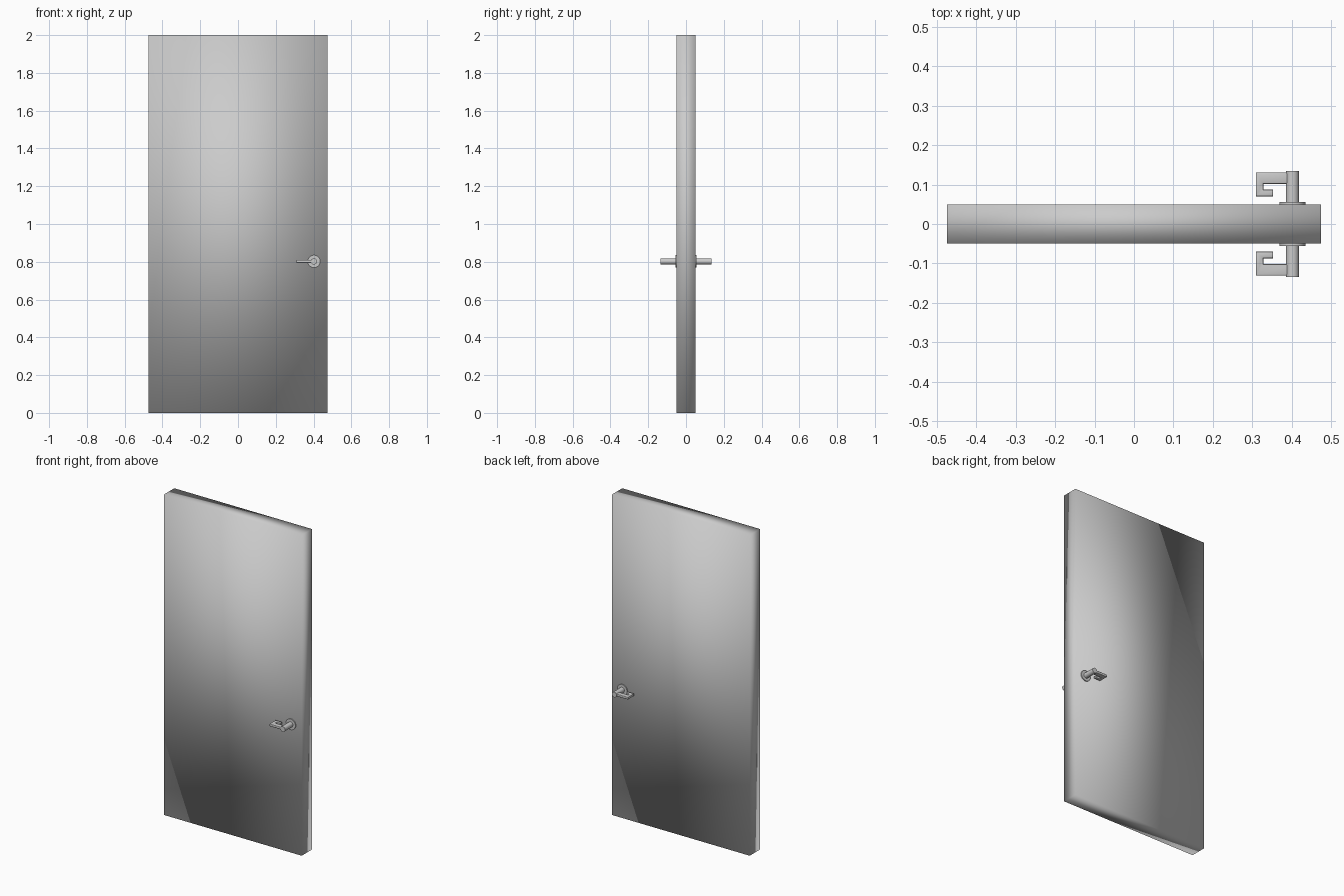
import bpy, bmesh, math
from mathutils import Matrix

if "Cube" in bpy.data.objects:
    bpy.data.objects.remove(bpy.data.objects["Cube"])

HX, HZ = 0.402, 0.802  # handle axis


def finish(name, bm, angle=None):
    bmesh.ops.recalc_face_normals(bm, faces=bm.faces)
    me = bpy.data.meshes.new(name)
    bm.to_mesh(me)
    bm.free()
    ob = bpy.data.objects.new(name, me)
    bpy.context.collection.objects.link(ob)
    bpy.ops.object.select_all(action='DESELECT')
    ob.select_set(True)
    bpy.context.view_layer.objects.active = ob
    if angle is None:
        bpy.ops.object.shade_smooth()
    else:
        bpy.ops.object.shade_smooth_by_angle(angle=math.radians(angle))
    return ob


def disc(name, radius, y0, y1):
    # cylinder along y, between y0 and y1
    bm = bmesh.new()
    bmesh.ops.create_cone(
        bm, cap_ends=True, segments=32, radius1=radius, radius2=radius, depth=abs(y1 - y0),
        matrix=Matrix.Translation((HX, (y0 + y1) / 2, HZ)) @ Matrix.Rotation(math.pi / 2, 4, 'X'))
    return finish(name, bm, 40)


# Door slab, smooth shaded across its edges
bm = bmesh.new()
bmesh.ops.create_cube(bm, size=1, matrix=Matrix.Translation((0, 0, 1)) @ Matrix.Diagonal((0.95, 0.1, 2, 1)))
finish("door_slab", bm)

# Hooked lever outline seen from above (x, y)
HOOK = [(0.402, 0.131), (0.309, 0.131), (0.309, 0.070), (0.353, 0.070), (0.353, 0.087),
        (0.328, 0.087), (0.328, 0.102), (0.402, 0.102)]
T = 0.008  # lever half thickness

for side, s in (("front", -1), ("back", 1)):
    # Rosette and shank
    disc(side + "_rosette", 0.033, s * 0.048, s * 0.056)
    disc(side + "_shank", 0.0165, s * 0.05, s * 0.134)

    # Lever with returned end
    bm = bmesh.new()
    face = bm.faces.new([bm.verts.new((x, s * y, HZ - T)) for x, y in HOOK])
    ext = bmesh.ops.extrude_face_region(bm, geom=[face])
    top = [g for g in ext["geom"] if isinstance(g, bmesh.types.BMVert)]
    bmesh.ops.translate(bm, vec=(0, 0, 2 * T), verts=top)
    # soften the upper and lower rims
    rims = [e for e in bm.edges if abs(e.verts[0].co.z - e.verts[1].co.z) < 1e-6]
    bmesh.ops.bevel(bm, geom=rims, offset=0.003, segments=2, profile=0.5, affect='EDGES')
    finish(side + "_lever", bm, 50)
